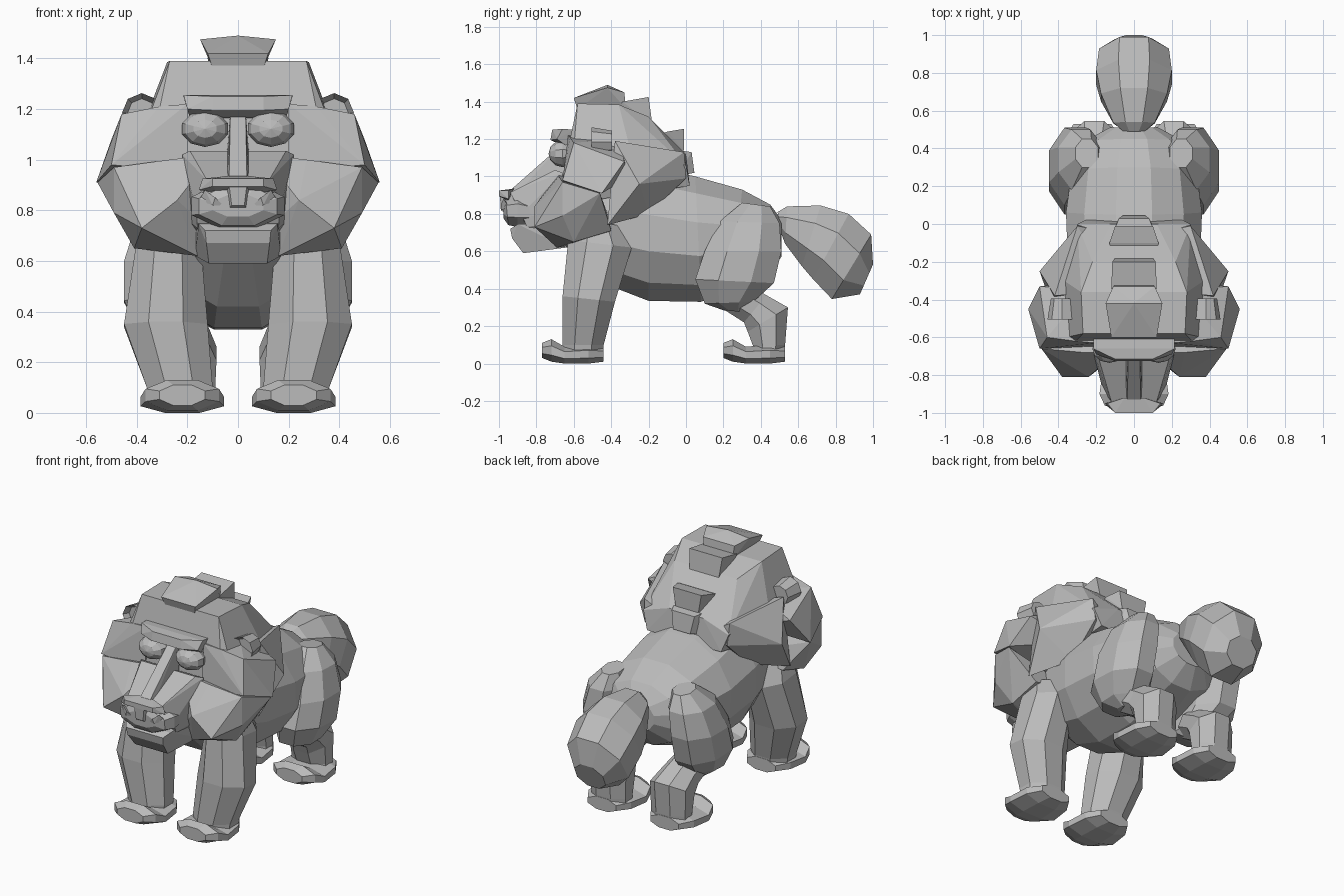
import bpy, bmesh, math
from mathutils import Matrix

fur = bpy.data.materials.new("grey_fur")
fur.diffuse_color = (0.5, 0.5, 0.5, 1)


def finish(name, bm, mirror):
    bmesh.ops.recalc_face_normals(bm, faces=bm.faces[:])
    mesh = bpy.data.meshes.new(name)
    bm.to_mesh(mesh)
    bm.free()
    mesh.materials.append(fur)
    ob = bpy.data.objects.new(name, mesh)
    bpy.context.collection.objects.link(ob)
    if mirror:
        mod = ob.modifiers.new("mirror", 'MIRROR')
        mod.use_mirror_merge = False
    return ob


def loft(name, rings, n=8, mirror=False):
    """Skin rings given as (y1, z1, y2, z2, x centre, half width)."""
    bm = bmesh.new()
    k = 1 / math.cos(math.pi / n)
    loops = []
    for y1, z1, y2, z2, x, hw in rings:
        loop = []
        for i in range(n):
            a = 2 * math.pi * (i + 0.5) / n
            c, s = math.cos(a) * k / 2, math.sin(a) * k
            loop.append(bm.verts.new((x + hw * s,
                                      (y1 + y2) / 2 + c * (y1 - y2),
                                      (z1 + z2) / 2 + c * (z1 - z2))))
        loops.append(loop)
    for a, b in zip(loops, loops[1:]):
        for i in range(n):
            j = (i + 1) % n
            bm.faces.new((a[i], a[j], b[j], b[i]))
    bm.faces.new(loops[0])
    bm.faces.new(loops[-1])
    return finish(name, bm, mirror)


def hull(name, points, centred=True):
    """Faceted chunk; centred chunks use both +x and -x of each point,
    others are mirrored as a separate pair."""
    bm = bmesh.new()
    for x, y, z in points:
        bm.verts.new((x, y, z))
        if centred and x > 0:
            bm.verts.new((-x, y, z))
    bmesh.ops.convex_hull(bm, input=bm.verts[:])
    bmesh.ops.delete(bm, geom=[v for v in bm.verts if not v.link_faces], context='VERTS')
    bmesh.ops.dissolve_limit(bm, angle_limit=0.03, verts=bm.verts[:], edges=bm.edges[:])
    return finish(name, bm, not centred)


# Torso and bushy tail
loft("body", [(-.65, .95, -.62, .62, 0, .2), (-.42, 1.05, -.42, .42, 0, .31),
              (-.2, 1.06, -.2, .335, 0, .35), (.05, 1.0, .08, .33, 0, .36),
              (.3, .93, .25, .4, 0, .33), (.45, .85, .42, .46, 0, .26),
              (.51, .77, .51, .57, 0, .13)], n=12)
loft("tail", [(.49, .81, .5, .72, 0, .06), (.54, .84, .53, .64, 0, .11),
              (.72, .845, .62, .52, 0, .175), (.87, .80, .68, .45, 0, .2),
              (.99, .69, .78, .345, 0, .185), (1.0, .53, .93, .37, 0, .1)])

# Front legs
loft("front_legs", [(-.58, .76, -.36, .74, .27, .10), (-.63, .66, -.29, .62, .275, .13),
                    (-.66, .36, -.38, .33, .285, .165), (-.66, .1, -.44, .1, .23, .13),
                    (-.66, .03, -.45, .03, .23, .12)], mirror=True)

# Hind legs
loft("thighs", [(.3, .86, .45, .84, .25, .06), (.18, .76, .5, .75, .28, .12),
                (.1, .6, .51, .6, .31, .14), (.05, .45, .47, .43, .31, .14),
                (.1, .32, .36, .33, .27, .12), (.2, .285, .31, .275, .25, .07)], mirror=True)
loft("hind_legs", [(.3, .44, .2, .29, .24, .1), (.43, .365, .31, .22, .22, .11),
                   (.545, .3, .33, .17, .21, .125), (.53, .1, .36, .09, .21, .12),
                   (.52, .03, .36, .03, .21, .12)], mirror=True)

# Paws, the same shape front and back
for name, dy in (("front_paws", 0), ("hind_paws", .97)):
    loft(name, [(y + dy, top, y + dy, low, .22, w) for y, top, low, w in
                ((-.77, .11, .03, .09), (-.72, .13, .01, .145), (-.65, .09, 0, .165),
                 (-.52, .1, 0, .15), (-.44, .09, .01, .1))], mirror=True)

# Mane: crown, side tufts, cheek tufts and back tufts
hull("mane_crown", [(.27, -.58, 1.39), (.31, -.62, 1.2), (.36, -.6, 1.15), (.3, -.65, .85),
                    (.28, -.36, 1.385), (.22, -.2, 1.32), (.37, -.3, 1.15), (.3, 0, 1.06),
                    (.26, .02, .95), (.12, 0, 1.12)])
hull("mane_side_tufts", [(.2, -.63, 1.22), (.31, -.62, 1.21), (.46, -.6, 1.18),
                         (.5, -.66, .98), (.56, -.45, .91), (.5, -.33, 1.08),
                         (.2, -.65, .95), (.2, -.3, 1.0), (.25, -.35, 1.2)], False)
hull("mane_cheek_tufts", [(0, -.62, .62), (.16, -.69, .62), (.41, -.6, .65), (.1, -.68, 1.02),
                          (.27, -.68, 1.0), (.49, -.66, .97), (.24, -.81, .84),
                          (.38, -.81, .73), (.49, -.66, .79), (.555, -.46, .91),
                          (.4, -.4, .71), (.1, -.4, .75)], False)
hull("mane_back_tufts", [(.5, -.25, .96), (.44, -.42, .74), (.42, -.38, 1.19),
                         (.3, -.01, 1.13), (.29, 0, .99), (.3, -.2, .8), (.1, -.35, 1.1),
                         (.1, -.05, 1.0)], False)

# Tufts along the middle of the crown
hull("top_tuft", [(.1, -.58, 1.36), (.12, -.6, 1.42), (.15, -.42, 1.475), (0, -.42, 1.49),
                  (.11, -.33, 1.45), (.1, -.32, 1.36)])
hull("rear_top_tuft", [(.1, -.36, 1.36), (.12, -.34, 1.4), (.115, -.2, 1.425),
                       (.1, -.18, 1.28), (.09, -.3, 1.28)])
hull("nape_tuft", [(.11, -.2, 1.2), (.13, -.1, 1.24), (.1, -.01, 1.255),
                   (.08, -.01, 1.14), (.1, -.15, 1.1)])
hull("low_nape_tuft", [(.13, -.1, 1.15), (.08, .03, 1.13), (.06, .045, 1.02), (.12, -.05, 1.0)])

# Ears with a hollowed front
bm = bmesh.new()
spot = Matrix.Translation((.38, -.45, 1.185)) @ Matrix.Rotation(math.radians(90), 4, 'X')
bmesh.ops.create_cone(bm, cap_ends=True, segments=8, radius1=.06, radius2=.078, depth=.11, matrix=spot)
bm.normal_update()
front = [f for f in bm.faces if f.normal.y < -.9]
bmesh.ops.inset_region(bm, faces=front, thickness=.022)
bmesh.ops.translate(bm, verts=front[0].verts[:], vec=(0, .035, 0))
finish("ears", bm, True)

# Eyes
bm = bmesh.new()
spot = (Matrix.Translation((.13, -.66, 1.122)) @ Matrix.Diagonal((.095, .075, .072, 1))
        @ Matrix.Rotation(math.radians(90), 4, 'X'))
bmesh.ops.create_uvsphere(bm, u_segments=10, v_segments=6, radius=1, matrix=spot)
finish("eyes", bm, True)

# Brow, a bar bent back at both ends
hull("brow", [(.215, -.6, 1.25), (.215, -.66, 1.255), (.2, -.69, 1.2), (.19, -.64, 1.165),
              (.1, -.715, 1.25), (.1, -.725, 1.195), (.1, -.67, 1.17), (.1, -.6, 1.25)])

# Muzzle, nose bridge, snout and lower jaw
hull("muzzle", [(.19, -.7, 1.035), (.22, -.66, 1.02), (.2, -.66, .76), (.12, -.94, .915),
                (.165, -.88, .8), (.16, -.85, .73), (.16, -.62, .7)])
hull("nose_bridge", [(.03, -.64, 1.19), (.033, -.7, 1.13), (.035, -.93, .935),
                     (.045, -.93, .88), (.05, -.66, .95)])
loft("snout", [(-.81, .87, -.81, .745, 0, .17), (-.9, .905, -.9, .73, 0, .183),
               (-.965, .89, -.95, .74, 0, .155), (-.98, .86, -.975, .775, 0, .1)])
hull("nose_pad", [(.1, -1.0, .925), (.14, -.95, .925), (.155, -.95, .88), (.1, -1.0, .895),
                  (.05, -.92, .935), (.08, -.95, .87)])
hull("nose_septum", [(.035, -.995, .9), (.045, -.97, .9), (.025, -.99, .82), (.04, -.96, .8)])
hull("nostril_wings", [(.09, -.99, .85), (.13, -.975, .88), (.155, -.95, .84), (.1, -.985, .82),
                       (.06, -.975, .82), (.1, -.94, .84)], False)
hull("lower_jaw", [(.155, -.9, .745), (.13, -.94, .72), (.125, -.93, .67), (.115, -.87, .59),
                   (.12, -.79, .62), (.17, -.64, .62), (.17, -.64, .76)])
